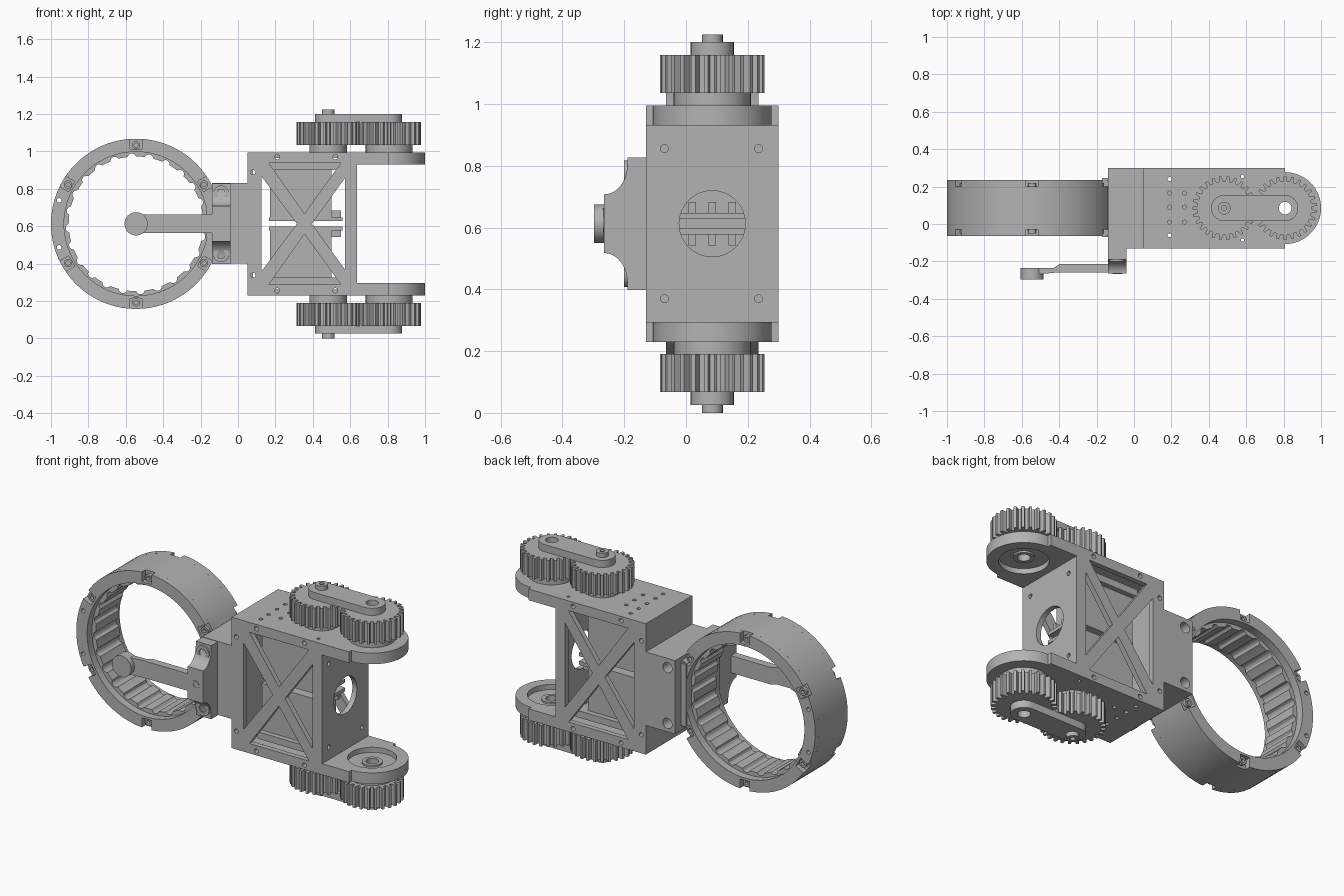
import bpy, bmesh
from math import sin, cos, pi, radians

cube = bpy.data.objects.get("Cube")
if cube:
    bpy.data.objects.remove(cube, do_unlink=True)

grey = bpy.data.materials.new("plain_grey")
grey.use_nodes = True
grey.diffuse_color = (0.45, 0.45, 0.45, 1)
grey.node_tree.nodes["Principled BSDF"].inputs["Base Color"].default_value = (0.45, 0.45, 0.45, 1)

HEIGHT = 1.225          # the mechanism is mirrored about half this height
MID = HEIGHT / 2
AXIS_Y = 0.085          # depth of both gear shafts


# ---- outline helpers ----
def circle(u, v, r, n=32):
    return [(u + r * cos(2 * pi * i / n), v + r * sin(2 * pi * i / n)) for i in range(n)]


def rect(u0, u1, v0, v1):
    return [(u0, v0), (u1, v0), (u1, v1), (u0, v1)]


def capsule(u0, u1, v, r, n=16):
    right = [(u1 + r * cos(a), v + r * sin(a)) for a in [pi * i / n - pi / 2 for i in range(n + 1)]]
    return right + [(u0 + u1 - u, 2 * v - w) for u, w in right]


def gear_outline(u, v, root, tip, teeth, phase):
    pts = []
    for i in range(teeth):
        for offset, r in ((-0.3, root), (-0.17, tip), (0.17, tip), (0.3, root)):
            a = 2 * pi * (i + offset + phase) / teeth
            pts.append((u + r * cos(a), v + r * sin(a)))
    return pts


def solid(name, axis, lo, hi, outline, holes=()):
    """Extrude an outline with holes along an axis, from lo to hi."""
    curve = bpy.data.curves.new(name, "CURVE")
    curve.dimensions = "2D"
    curve.fill_mode = "BOTH"
    curve.extrude = (hi - lo) / 2
    for pts in [outline, *holes]:
        s = curve.splines.new("POLY")
        s.points.add(len(pts) - 1)
        for p, (u, v) in zip(s.points, pts):
            p.co = (u, v, 0, 1)
        s.use_cyclic_u = True
    temp = bpy.data.objects.new(name + "_outline", curve)
    bpy.context.collection.objects.link(temp)
    deps = bpy.context.evaluated_depsgraph_get()
    mesh = bpy.data.meshes.new_from_object(temp.evaluated_get(deps))
    bpy.data.objects.remove(temp, do_unlink=True)
    centre = (lo + hi) / 2
    bm = bmesh.new()
    bm.from_mesh(mesh)
    for vert in bm.verts:
        u, v, w = vert.co
        w += centre
        vert.co = {"x": (w, u, v), "y": (u, w, v), "z": (u, v, w)}[axis]
    bmesh.ops.remove_doubles(bm, verts=bm.verts, dist=0.00005)
    bmesh.ops.recalc_face_normals(bm, faces=bm.faces)
    bm.to_mesh(mesh)
    bm.free()
    mesh.materials.clear()
    mesh.materials.append(grey)
    obj = bpy.data.objects.new(name, mesh)
    bpy.context.collection.objects.link(obj)
    bpy.ops.object.select_all(action="DESELECT")
    obj.select_set(True)
    bpy.context.view_layer.objects.active = obj
    bpy.ops.object.shade_smooth_by_angle(angle=radians(25))
    return obj


def pair(name, lo, hi, outline, holes=()):
    """The same z-extruded part at the top and at the bottom."""
    solid("upper_" + name, "z", lo, hi, outline, holes)
    solid("lower_" + name, "z", HEIGHT - hi, HEIGHT - lo, outline, holes)


# ---- bearing ring ----
RX, R_OUT = -0.545, 0.455
bolt_angles = [radians(30 + 60 * i) for i in range(6)]


def on_ring(a, r):
    return (RX + r * cos(a), MID + r * sin(a))


notched = []
for a in bolt_angles:
    notched += [on_ring(a + radians(d), r) for d, r in
                ((-4, R_OUT), (-4.5, 0.4), (0, 0.397), (4.5, 0.4), (4, R_OUT))]
    notched += [on_ring(a + radians(d), R_OUT) for d in range(8, 54, 4)]
bore = circle(RX, MID, 0.385, 96)
pins = [circle(*on_ring(radians(d), 0.43), 0.012, 12) for d in (163, 197)]
solid("ring_body", "y", -0.03, 0.2, circle(RX, MID, R_OUT, 90), [bore] + pins)
solid("ring_front_rim", "y", -0.065, -0.03, notched, [bore] + pins)
solid("ring_back_rim", "y", 0.2, 0.235, notched, [bore] + pins)
for i, a in enumerate(bolt_angles):
    for lo, hi in ((-0.05, -0.03), (0.2, 0.22)):
        solid(f"ring_bolt_{i}", "y", lo, hi, circle(*on_ring(a, 0.42), 0.022, 16),
              [circle(*on_ring(a, 0.42), 0.011, 12)])

# scalloped race inside the ring
N = 24 * 10
scallops = [on_ring(2 * pi * i / N, 0.36 + 0.017 * max(0, sin(24 * 2 * pi * i / N)) ** 0.6)
            for i in range(N)]
solid("scalloped_race", "y", -0.02, 0.19, circle(RX, MID, 0.39, 96), [scallops])

# ---- connector between ring and box ----
BOLT_X = -0.09
bolt_z = (MID - 0.163, MID + 0.163)
solid("connector_block", "y", -0.13, 0.3, rect(-0.14, 0.05, 0.4, 0.83),
      [circle(BOLT_X, z, 0.03, 20) for z in bolt_z])
solid("ring_clamp", "x", -0.17, -0.14, rect(-0.07, 0.245, 0.43, 0.795))

# flared bracket that carries the crank arm
flare = [(-0.265 + 0.075 * sin(t), 0.09 + 0.095 * cos(t + pi) + 0.1)
         for t in [pi / 2 * i / 10 for i in range(11)]]
half = [(-0.265, 0.095)] + flare[1:] + [(-0.19, 0.215), (-0.13, 0.215)]
solid("arm_bracket", "x", -0.14, -0.04,
      [(y, MID + z) for y, z in half] + [(y, MID - z) for y, z in reversed(half)])
for z in bolt_z:
    solid("bracket_screw", "y", -0.2, -0.185, circle(BOLT_X, z, 0.042),
          [circle(BOLT_X, z, 0.024, 6)])

# ---- crank arm ----
solid("crank_arm", "z", MID - 0.05, MID + 0.05,
      [(RX, -0.272), (-0.42, -0.26), (-0.13, -0.26), (-0.13, -0.215),
       (-0.4, -0.215), (-0.43, -0.235), (RX, -0.235)])
solid("crank_knob", "y", -0.298, -0.235, circle(RX, MID, 0.062, 40))
solid("crank_screw", "y", -0.268, -0.26, circle(BOLT_X, MID, 0.025, 20),
      [circle(BOLT_X, MID, 0.013, 6)])

# ---- box frame ----
X0, X1, Y0, Y1, Z0, Z1 = 0.05, 0.635, -0.13, 0.3, 0.23, 0.995
T = 0.03
CX = 0.355
windows = []
for s in (1, -1):
    windows.append([(0.165, MID + s * 0.325), (0.55, MID + s * 0.325), (CX, MID + s * 0.055)])
windows.append([(0.125, MID + 0.255), (0.125, MID - 0.255), (0.315, MID)])
windows.append([(0.572, MID + 0.245), (0.572, MID - 0.245), (0.395, MID)])
screws = [circle(x, MID + s * d, 0.013, 14) for s in (1, -1)
          for x, d in ((0.08, 0.275), (0.21, 0.357), (0.52, 0.357))]
solid("front_truss_plate", "y", Y0, Y0 + T, rect(X0, X1, Z0, Z1), windows + screws)
solid("back_truss_plate", "y", Y1 - T, Y1, rect(X0, X1, Z0, Z1), windows + screws)
solid("ring_side_wall", "x", X0, X0 + T, rect(Y0 + T, Y1 - T, Z0, Z1))
solid("open_side_wall", "x", X1 - T, X1, rect(Y0 + T, Y1 - T, Z0, Z1),
      [circle(AXIS_Y, MID, 0.107, 48)] +
      [circle(y, MID + s * 0.243, 0.013, 14) for y in (-0.07, 0.235) for s in (1, -1)])
vents = [circle(0.19, y, 0.011, 12) for y in (-0.06, 0.01, 0.09, 0.165, 0.24)]
vents += [circle(0.27, y, 0.011, 12) for y in (0.01, 0.09, 0.165)]
vents += [circle(0.58, y, 0.009, 12) for y in (-0.085, 0.255)]
pair("plate", Z1 - T, Z1, rect(X0 + T, X1 - T, Y0 + T, Y1 - T), vents)

# drive units inside the box
pair("drive_unit", MID + 0.015, 0.93, rect(0.17, 0.5, -0.02, 0.19))
pair("drive_flange", 0.9, 0.94, rect(0.16, 0.56, -0.05, 0.22))
pair("drive_tab", MID + 0.015, MID + 0.035, rect(0.165, 0.56, -0.02, 0.19))
for y in (0.02, 0.085, 0.15):
    pair("drive_rib", MID + 0.035, MID + 0.07, rect(0.5, 0.55, y - 0.012, y + 0.012))

# ---- rounded ears ----
EAR_X, GEAR_X = 0.808, 0.482
arc = [(EAR_X + 0.192 * cos(a), AXIS_Y + 0.192 * sin(a))
       for a in [pi * i / 32 - pi / 2 for i in range(33)]]
ear = [(X1, Y0), (EAR_X, Y0)] + arc + [(EAR_X, Y1), (X1, Y1)]
shaft_hole = circle(EAR_X, AXIS_Y, 0.034, 24)
pair("ear", 0.96, Z1, ear, [shaft_hole])
pair("ear_pocket_rim", 0.93, 0.96, ear, [circle(EAR_X, AXIS_Y, 0.13, 48)])
pair("ear_boss", 0.95, 0.96, circle(EAR_X, AXIS_Y, 0.055), [shaft_hole])

# ---- gears, link and shafts ----
pair("drive_hub", Z1, 1.035, circle(GEAR_X, AXIS_Y, 0.1, 40))
pair("ear_hub", Z1, 1.035, circle(EAR_X, AXIS_Y, 0.125, 40), [shaft_hole])
pair("drive_gear", 1.035, 1.158, gear_outline(GEAR_X, AXIS_Y, 0.143, 0.17, 26, 0))
pair("ear_gear", 1.035, 1.158, gear_outline(EAR_X, AXIS_Y, 0.143, 0.17, 26, 0.5), [shaft_hole])
pair("link", 1.158, 1.2, capsule(GEAR_X, EAR_X, AXIS_Y, 0.07), [shaft_hole])
pair("shaft_end", 1.2, HEIGHT, circle(GEAR_X, AXIS_Y, 0.034, 24),
     [circle(GEAR_X, AXIS_Y, 0.014, 12)])
